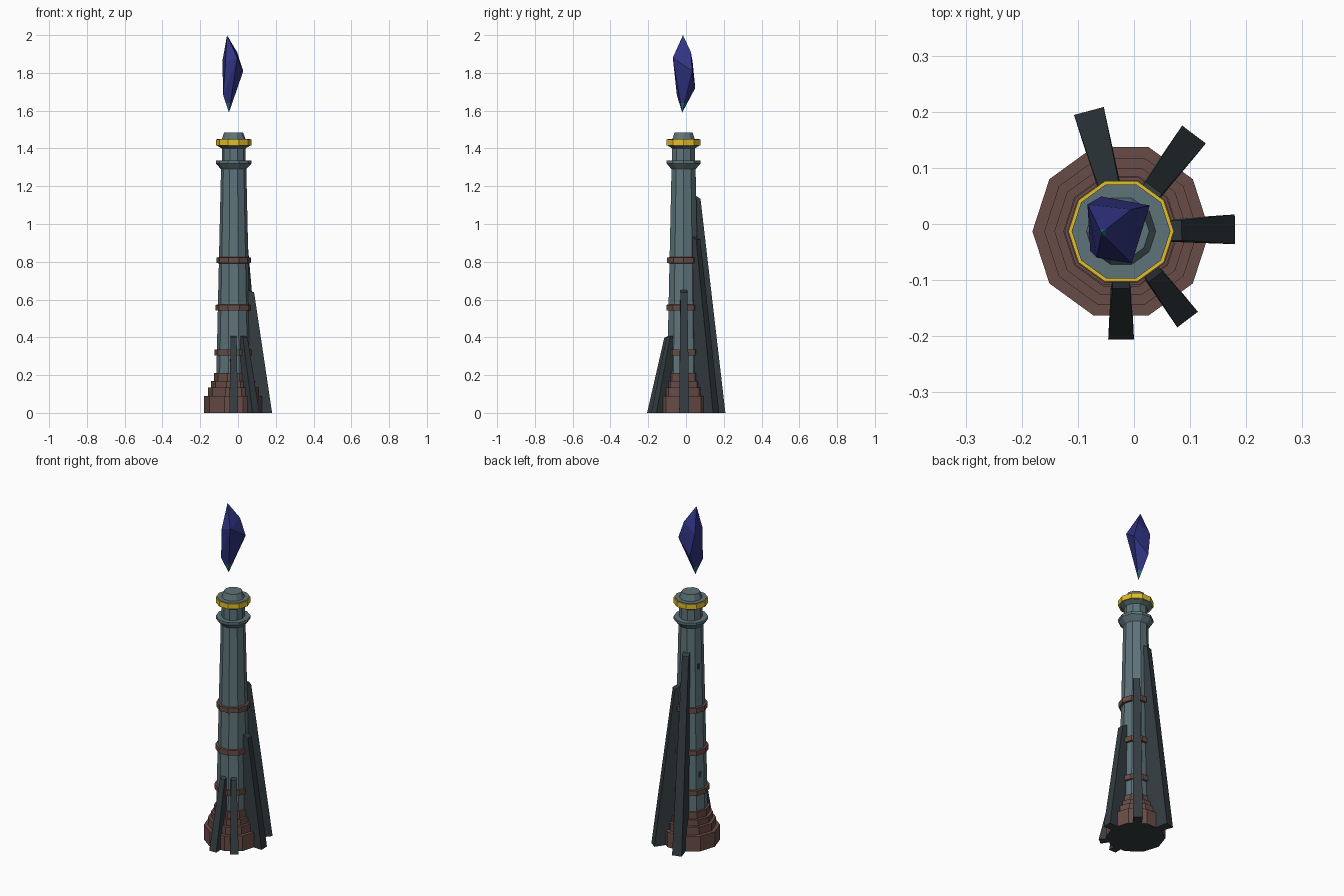
import bpy, bmesh, math
from mathutils import Vector

if "Cube" in bpy.data.objects:
    bpy.data.objects.remove(bpy.data.objects["Cube"])

CX, CY = -0.023, -0.013   # tower axis
SIDES = 10


def material(name, rgb):
    m = bpy.data.materials.new(name)
    m.diffuse_color = (*rgb, 1)
    m.use_nodes = True
    m.node_tree.nodes["Principled BSDF"].inputs["Base Color"].default_value = m.diffuse_color
    return m


STONE = material("grey blue stone", (0.112, 0.175, 0.195))
BRICK = material("red brown brick", (0.138, 0.072, 0.061))
SLATE = material("dark slate", (0.034, 0.046, 0.053))
GOLD = material("yellow trim", (0.75, 0.51, 0.02))
BLUE = material("crystal blue", (0.030, 0.034, 0.225))
TEAL = material("crystal teal", (0.020, 0.145, 0.220))


def finish(name, bm, *mats):
    bmesh.ops.recalc_face_normals(bm, faces=bm.faces)
    me = bpy.data.meshes.new(name)
    bm.to_mesh(me)
    bm.free()
    ob = bpy.data.objects.new(name, me)
    for m in mats:
        me.materials.append(m)
    bpy.context.collection.objects.link(ob)
    return ob


def lathe(name, profile, *mats, rule=None):
    """Ten-sided turned solid from (radius, z) pairs, capped at both ends."""
    bm = bmesh.new()
    rings = []
    for r, z in profile:
        rings.append([bm.verts.new((CX + r * math.cos(math.tau * i / SIDES),
                                    CY + r * math.sin(math.tau * i / SIDES), z))
                      for i in range(SIDES)])
    for a, b in zip(rings, rings[1:]):
        for i in range(SIDES):
            j = (i + 1) % SIDES
            bm.faces.new((a[i], a[j], b[j], b[i]))
    bm.faces.new(rings[0][::-1])
    bm.faces.new(rings[-1])
    if rule:
        for f in bm.faces:
            f.material_index = rule(f.calc_center_median())
    return finish(name, bm, *mats)


# Stepped brick footing with a slate underside
lathe("stepped_base",
      [(0.158, 0), (0.158, 0.09), (0.137, 0.09), (0.137, 0.135), (0.119, 0.135),
       (0.119, 0.17), (0.103, 0.17), (0.103, 0.21)],
      BRICK, SLATE, rule=lambda c: 1 if c.z < 0.001 else 0)

# Tapered shaft with flared collar, neck and crown
lathe("tower_shaft",
      [(0.092, 0.19), (0.067, 1.29), (0.094, 1.32), (0.094, 1.335), (0.063, 1.335),
       (0.063, 1.40), (0.088, 1.415), (0.088, 1.45), (0.062, 1.45), (0.050, 1.485)],
      STONE)

# Yellow trim around the crown
lathe("crown_trim", [(0.086, 1.416), (0.094, 1.416), (0.094, 1.447), (0.086, 1.447)], GOLD)

# Brick bands
for n, (z, r) in enumerate([(0.32, 0.101), (0.557, 0.096), (0.808, 0.091)]):
    lathe(f"brick_band_{n + 1}",
          [(r - 0.02, z - 0.017), (r, z - 0.015), (r, z + 0.015), (r - 0.02, z + 0.017)], BRICK)


def buttress(name, angle, foot, top, height, width):
    """Leaning slab: wide foot, narrower top resting on the shaft."""
    a = math.radians(angle)
    out = Vector((math.cos(a), math.sin(a), 0))
    side = Vector((-out.y, out.x, 0))
    centre = Vector((CX, CY, 0))
    outline = [(0.05, 0, width * 0.7), (foot, 0, width),
               (top, height - 0.012, width * 0.68), (0.05, height + 0.012, width * 0.68)]
    bm = bmesh.new()
    left, right = [[bm.verts.new(centre + out * r + side * (s * w / 2) + Vector((0, 0, z)))
                    for r, z, w in outline] for s in (1, -1)]
    bm.faces.new(left)
    bm.faces.new(right[::-1])
    for i in range(4):
        j = (i + 1) % 4
        bm.faces.new((left[i], right[i], right[j], left[j]))
    finish(name, bm, SLATE)


# Buttresses spiral up around the tower
for n, args in enumerate([(-90, 0.193, 0.102, 0.41, 0.046), (-53, 0.197, 0.102, 0.41, 0.046),
                          (1, 0.203, 0.108, 0.65, 0.053), (53, 0.216, 0.097, 0.93, 0.053),
                          (105, 0.222, 0.088, 1.145, 0.055)]):
    buttress(f"buttress_{n + 1}", *args)

# Small slit windows on one side
for n, (z, r) in enumerate([(0.42, 0.083), (1.06, 0.0694)]):
    a = math.radians(162)
    bm = bmesh.new()
    bmesh.ops.create_cube(bm, size=1)
    bmesh.ops.scale(bm, vec=(0.006, 0.014, 0.03), verts=bm.verts)
    ob = finish(f"slit_window_{n + 1}", bm, SLATE)
    ob.location = (CX + r * math.cos(a), CY + r * math.sin(a), z)
    ob.rotation_euler.z = a

# Floating crystal with teal tips
bm = bmesh.new()
for p in [(-0.058, -0.016, 2.0), (-0.048, -0.020, 1.59), (0.028, 0.033, 1.81),
          (-0.004, -0.070, 1.88), (-0.083, 0.035, 1.86), (-0.058, 0.049, 1.72),
          (-0.078, -0.048, 1.68), (-0.005, 0.026, 1.91), (-0.066, -0.060, 1.86)]:
    bm.verts.new(p)
bmesh.ops.convex_hull(bm, input=bm.verts)
for z in (1.64, 1.985):
    bmesh.ops.bisect_plane(bm, geom=bm.verts[:] + bm.edges[:] + bm.faces[:],
                           plane_co=(0, 0, z), plane_no=(0, 0, 1))
for f in bm.faces:
    zs = [v.co.z for v in f.verts]
    f.material_index = 1 if max(zs) < 1.6405 or min(zs) > 1.9845 else 0
finish("floating_crystal", bm, BLUE, TEAL)
